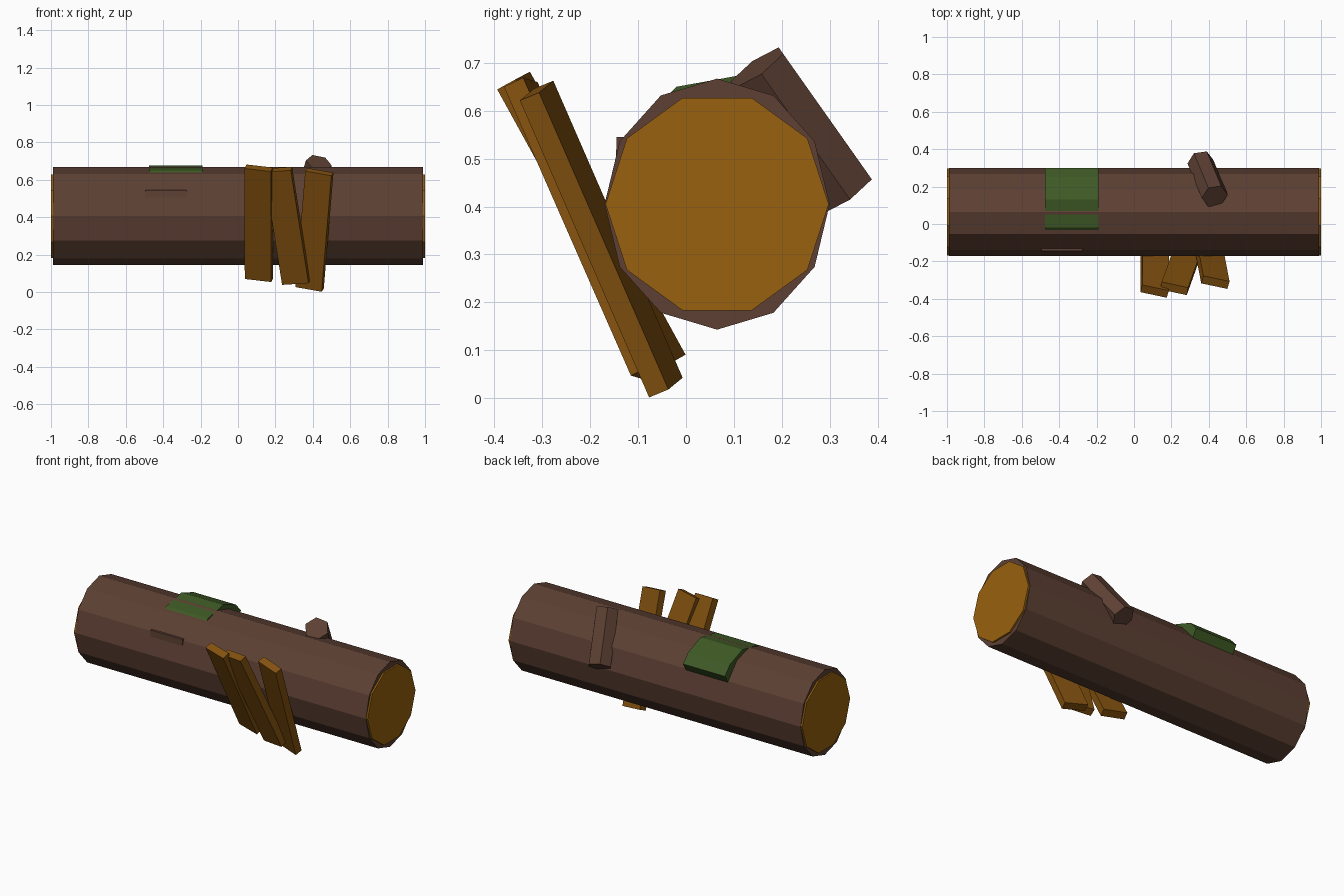
import bpy, math
from mathutils import Vector

if "Cube" in bpy.data.objects:
    bpy.data.objects.remove(bpy.data.objects["Cube"])


def material(name, r, g, b):
    lin = [((c / 255 + 0.055) / 1.055) ** 2.4 for c in (r, g, b)]
    m = bpy.data.materials.new(name)
    m.diffuse_color = (*lin, 1)
    m.use_nodes = True
    m.node_tree.nodes["Principled BSDF"].inputs["Base Color"].default_value = m.diffuse_color
    return m


BARK = material("bark brown", 93, 64, 51)
CUT = material("cut wood", 152, 97, 14)
PLANK = material("plank wood", 132, 82, 15)
MOSS = material("moss green", 62, 89, 37)


def add(name, verts, faces, mat):
    me = bpy.data.meshes.new(name)
    me.from_pydata([tuple(v) for v in verts], [], faces)
    me.materials.append(mat)
    ob = bpy.data.objects.new(name, me)
    bpy.context.collection.objects.link(ob)
    return ob


def sweep(name, ring, offset, mat):
    """Prism: a closed ring of points pushed along an offset."""
    n = len(ring)
    verts = [Vector(p) for p in ring] + [Vector(p) + Vector(offset) for p in ring]
    faces = [(i, (i + 1) % n, n + (i + 1) % n, n + i) for i in range(n)]
    faces += [tuple(range(n))[::-1], tuple(range(n, 2 * n))]
    return add(name, verts, faces, mat)


def x_ring(x, n, ry, rz, start):
    return [(x, 0.065 + ry * math.cos(start + 2 * math.pi * i / n),
             0.405 + rz * math.sin(start + 2 * math.pi * i / n)) for i in range(n)]


# Log body and the two sawn ends
sweep("log", x_ring(-0.99, 12, 0.235, 0.262, 0), (1.98, 0, 0), BARK)
for side, x in (("left", -1.0), ("right", 0.98)):
    sweep(side + "_cut_end", x_ring(x, 10, 0.233, 0.2335, 0), (0.02, 0, 0), CUT)

# Moss patch wrapped over the top and back
moss = [(0.27, 0.53), (0.30, 0.578), (0.25, 0.632), (0.13, 0.677), (-0.02, 0.65),
        (-0.035, 0.635), (0.065, 0.62), (0.18, 0.59)]
sweep("moss", [(-0.475, y, z) for y, z in moss], (0.285, 0, 0), MOSS)

# Bark ridge that barely breaks the front surface
ridge = [(-0.10, 0.545), (-0.145, 0.545), (-0.146, 0.503), (-0.10, 0.503)]
sweep("bark_ridge", [(-0.495, y, z) for y, z in ridge], (0.22, 0, 0), BARK)

# Six-sided branch stub on the back
top, end = Vector((0.432, 0.148, 0.69)), Vector((0.355, 0.333, 0.428))
axis = (end - top).normalized()
u = Vector((1, 0, 0))
u = (u - axis * u.dot(axis)).normalized()
v = axis.cross(u)
hexagon = [top + 0.071 * (u * math.cos(math.pi * i / 3) + v * math.sin(math.pi * i / 3))
           for i in range(6)]
sweep("branch_stub", hexagon, end - top, BARK)


# Three planks leaning against the front
def plank(name, low, high):
    low, high = Vector(low), Vector(high)
    run = high - low
    c, s = math.cos(math.radians(12)), -math.sin(math.radians(12))
    w = Vector((c, s, -(c * run.x + s * run.y) / run.z)).normalized() * 0.0725
    t = run.cross(w).normalized() * 0.0225
    sweep(name, [low - w - t, low + w - t, low + w + t, low - w + t], run, PLANK)


plank("plank_left", (0.112, -0.035, 0.072), (0.11, -0.36, 0.663))
plank("plank_middle", (0.31, -0.08, 0.052), (0.215, -0.345, 0.655))
plank("plank_right", (0.383, -0.042, 0.022), (0.435, -0.312, 0.642))

# Make all normals point outward
import bmesh
for ob in bpy.context.collection.objects:
    bm = bmesh.new()
    bm.from_mesh(ob.data)
    bmesh.ops.recalc_face_normals(bm, faces=bm.faces)
    bm.to_mesh(ob.data)
    bm.free()
